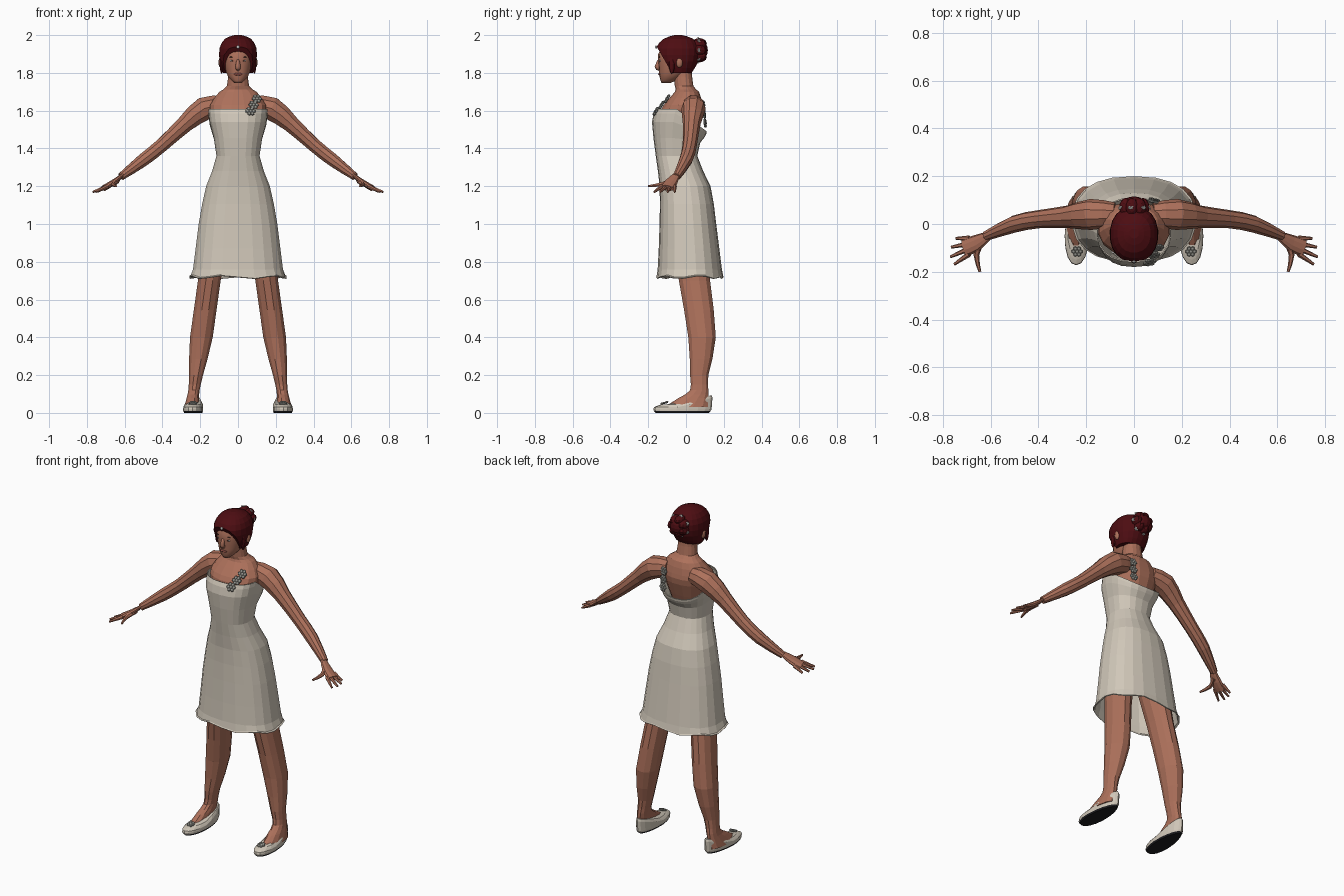
import bpy, bmesh, math
from mathutils import Vector, Matrix

default_cube = bpy.data.objects.get("Cube")
if default_cube:
    bpy.data.objects.remove(default_cube)


def material(name, red, green, blue):
    mat = bpy.data.materials.new(name)
    mat.use_nodes = True
    mat.diffuse_color = (red, green, blue, 1)
    shader = mat.node_tree.nodes["Principled BSDF"]
    shader.inputs["Base Color"].default_value = mat.diffuse_color
    shader.inputs["Roughness"].default_value = .8
    return mat


SKIN = material("skin", .42, .165, .105)
CLOTH = material("cream cloth", .64, .58, .49)
HAIR = material("dark red hair", .075, .004, .006)
GREY = material("rosette grey", .3, .3, .27)
BLACK = material("black sole", .012, .012, .014)
LIPS = material("lips", .3, .085, .065)
WHITE = material("pearl white", .65, .63, .6)
BROWN = material("brow brown", .06, .025, .018)


def finish(bm, name, mat, mirror=False, smooth=False):
    bmesh.ops.recalc_face_normals(bm, faces=bm.faces)
    mesh = bpy.data.meshes.new(name)
    bm.to_mesh(mesh)
    bm.free()
    mesh.materials.append(mat)
    for polygon in mesh.polygons:
        polygon.use_smooth = smooth
    part = bpy.data.objects.new(name, mesh)
    bpy.context.collection.objects.link(part)
    if mirror:
        part.modifiers.new("mirror", 'MIRROR').use_mirror_merge = False
    return part


def refine(keys):
    """Add a point on a smooth curve halfway between neighbouring keys."""
    keys = [Vector(key) for key in keys]
    result = [keys[0]]
    for i, (start, end) in enumerate(zip(keys, keys[1:])):
        before = keys[max(i - 1, 0)]
        after = keys[min(i + 2, len(keys) - 1)]
        result += [(start + end) * 9 / 16 - (before + after) / 16, end]
    return result


def skin_rings(bm, rings, caps=True):
    rows = [[bm.verts.new(point) for point in ring] for ring in rings]
    for low, high in zip(rows, rows[1:]):
        for i in range(len(low)):
            bm.faces.new((low[i - 1], low[i], high[i], high[i - 1]))
    if caps:
        bm.faces.new(rows[0])
        bm.faces.new(rows[-1])


def rounded(value, power):
    return math.copysign(abs(value) ** (2 / power), value)


def loft(keys, sides=16, power=2.2, caps=True, shape=None):
    """Stack of rounded rings, each key (height, half width, front, back)."""
    bm = bmesh.new()
    rings = []
    for height, half, front, back in refine(keys):
        ring = []
        for i in range(sides):
            angle = math.tau * (i + .5) / sides
            across = rounded(math.cos(angle), power)
            along = rounded(math.sin(angle), power)
            point = Vector((half * across, (front + back + (back - front) * along) / 2, height))
            if shape:
                shape(point, angle)
            ring.append(point)
        rings.append(ring)
    skin_rings(bm, rings, caps)
    return bm


def tube(bm, keys, sides=10, flat=1):
    """Limb along a smooth path, each key (x, y, z, radius)."""
    path = refine(keys)
    points = [key.xyz for key in path]
    rings = []
    for i, (point, key) in enumerate(zip(points, path)):
        tangent = (points[min(i + 1, len(points) - 1)] - points[max(i - 1, 0)]).normalized()
        guide = Vector((0, 1, 0)) if abs(tangent.y) < .8 else Vector((1, 0, 0))
        side = (guide - tangent * guide.dot(tangent)).normalized() * key.w
        rise = tangent.cross(side) * flat
        angles = [math.tau * k / sides for k in range(sides)]
        rings.append([point + side * math.cos(a) + rise * math.sin(a) for a in angles])
    skin_rings(bm, rings)


def ball(bm, place, size, turn=Matrix(), segments=10):
    frame = Matrix.Translation(place) @ turn @ Matrix.Diagonal(size).to_4x4()
    bmesh.ops.create_uvsphere(bm, u_segments=segments, v_segments=segments // 2 + 1,
                              radius=1, matrix=frame)


def rosette(bm, place, facing, radius):
    turn = Vector(facing).to_track_quat('Z', 'Y').to_matrix().to_4x4()
    petal = Vector((.42, .42, .25)) * radius
    for i in range(6):
        spoke = Matrix.Rotation(math.tau * i / 6, 4, 'Z') @ Vector((radius * .6, 0, 0))
        ball(bm, Vector(place) + turn @ spoke, petal, turn, 6)
    ball(bm, place, petal, turn, 6)


# Dress: neckline drops toward the back, hem ripples
def shape_dress(point, angle):
    if point.z < .74:
        point.z += .008 * math.sin(6 * angle)
    bodice = min(1, max(0, (point.z - 1.4) * 5))
    point.z -= .75 * max(0, point.y + .05) * bodice


dress = finish(loft([
    (.72, .26, -.16, .2), (.76, .24, -.15, .19), (1, .21, -.14, .16), (1.2, .17, -.14, .13),
    (1.36, .115, -.16, .06), (1.54, .15, -.18, .1), (1.61, .157, -.16, .11)],
    sides=22, power=2.4, caps=False, shape=shape_dress), "dress", CLOTH)
dress.modifiers.new("thickness", 'SOLIDIFY').thickness = .005

# Upper body and neck
finish(loft([
    (1.42, .1, -.13, .04), (1.57, .14, -.14, .09), (1.63, .15, -.12, .09),
    (1.7, .1, -.06, .07), (1.73, .06, -.06, .04), (1.83, .05, -.07, .03)]), "upper_body", SKIN)

# Arms, then flattened palms with a fan of fingers and a thumb
bm = bmesh.new()
tube(bm, [(.08, .04, 1.63, .05), (.18, .04, 1.61, .065), (.28, .03, 1.53, .047),
          (.4, .02, 1.42, .038), (.5, 0, 1.34, .036), (.62, -.05, 1.25, .021)])
tube(bm, [(.61, -.05, 1.26, .02), (.66, -.08, 1.22, .035), (.71, -.1, 1.19, .037)], flat=.45)
for i in range(4):
    knuckle = Vector((.69, -.06 - .022 * i, 1.2))
    reach = .055 + .03 * math.sin(.8 * i)
    tip = knuckle + Vector((reach * math.cos(.2 * i), -reach * math.sin(.2 * i), -.03))
    tube(bm, [(*knuckle, .012), (*tip, .006)], sides=6)
tube(bm, [(.64, -.07, 1.23, .016), (.66, -.13, 1.21, .012), (.645, -.2, 1.2, .006)], sides=6)
finish(bm, "arms", SKIN, mirror=True)


# Legs lean outward and run down into the insteps
def lean_out(point, angle):
    point.x += .25 - .14 * point.z


finish(loft([
    (.03, .04, -.12, .12), (.08, .034, -.04, .12), (.12, .031, .02, .12), (.2, .038, .02, .12),
    (.4, .062, .01, .16), (.7, .062, -.04, .13), (1, .085, -.09, .1)],
    sides=12, shape=lean_out), "legs", SKIN, mirror=True)
bm = bmesh.new()
ball(bm, (0, .01, .95), (.17, .11, .08))
finish(bm, "underwear", HAIR)


# Shoes: narrow heel, wide toe, raised heel counter
def shape_shoe(point, angle):
    toward_toe = (.14 - point.y) / .31
    point.x *= .78 + .3 * math.sin(2 * min(toward_toe, .8))
    point.x += .23 + .012 * toward_toe
    if point.z > .02:
        point.z += max(0, .05 - .09 * toward_toe)


sole_top = (.01, .05, -.17, .13)
finish(loft([(0, .046, -.16, .12), sole_top], sides=18, shape=shape_shoe), "soles", BLACK, mirror=True)
finish(loft([sole_top, (.03, .05, -.17, .14), (.045, .04, -.13, .135)],
            sides=18, shape=shape_shoe), "shoes", CLOTH, mirror=True)
bm = bmesh.new()
rosette(bm, (.238, -.115, .053), (0, -.3, 1), .024)
finish(bm, "shoe_rosettes", GREY, mirror=True)

# Rosettes on the left shoulder, three in front and three behind
bm = bmesh.new()
for i in range(3):
    rosette(bm, (.1 - .017 * i, -.1 - .03 * i, 1.663 - .033 * i), (.2, -1, .6), .028)
    rosette(bm, (.085, .093 + .004 * i, 1.63 - .048 * i), (.2, 1, .1), .026)
finish(bm, "shoulder_rosettes", GREY)

# Head with nose and ears
bm = loft([
    (1.747, .02, -.13, -.08), (1.78, .053, -.14, -.02), (1.83, .07, -.144, .02),
    (1.9, .079, -.147, .05), (1.97, .05, -.11, .02)], sides=18)
tube(bm, [(0, -.138, 1.875, .007), (0, -.152, 1.833, .014), (0, -.14, 1.82, .012)], sides=8)
for side in (-1, 1):
    ball(bm, (side * .092, -.035, 1.855), (.012, .018, .028))
finish(bm, "head", SKIN, smooth=True)

# Eyes, brows and mouth
for name, mat, place, size in (
        ("eyes", WHITE, (.03, -.137, 1.864), (.013, .005, .005)),
        ("irises", BROWN, (.03, -.14, 1.864), (.005, .004, .005)),
        ("eyebrows", BROWN, (.032, -.139, 1.884), (.017, .004, .002)),
        ("mouth", LIPS, (.008, -.142, 1.793), (.016, .005, .006))):
    bm = bmesh.new()
    ball(bm, place, size)
    finish(bm, name, mat, mirror=True, smooth=True)

# Hair cap cut along the hairline
bm = loft([
    (1.8, .08, -.1, .03), (1.86, .098, -.15, .066), (1.93, .099, -.16, .073),
    (1.98, .07, -.12, .04), (2, .02, -.06, -.02)], sides=20)
cut = bmesh.ops.bisect_plane(bm, geom=bm.verts[:] + bm.edges[:] + bm.faces[:],
                             plane_co=(0, -.15, 1.93), plane_no=(0, -.13, -.075), clear_outer=True)
rim = [item for item in cut["geom_cut"] if isinstance(item, bmesh.types.BMEdge)]
bmesh.ops.holes_fill(bm, edges=rim, sides=0)
finish(bm, "hair", HAIR)

# Side locks
bm = bmesh.new()
ball(bm, (.087, -.075, 1.85), (.011, .016, .055))
finish(bm, "side_locks", HAIR, mirror=True)

# Coiled bun, flowers around it and a pin above the forehead
bun = bmesh.new()
flowers = bmesh.new()
centre = Vector((0, .07, 1.92))
ball(bun, centre, (.055, .046, .053), segments=14)
for i in range(7):
    angle = math.tau * i / 7
    outward = Vector((math.cos(angle), 0, math.sin(angle)))
    ball(bun, centre + outward * .038, (.027, .04, .027))
    rosette(flowers, centre + outward * .064, outward + Vector((0, .6, 0)), .012)
ball(flowers, (0, -.158, 1.937), (.009, .005, .009))
finish(bun, "hair_bun", HAIR)
finish(flowers, "hair_flowers", WHITE)
